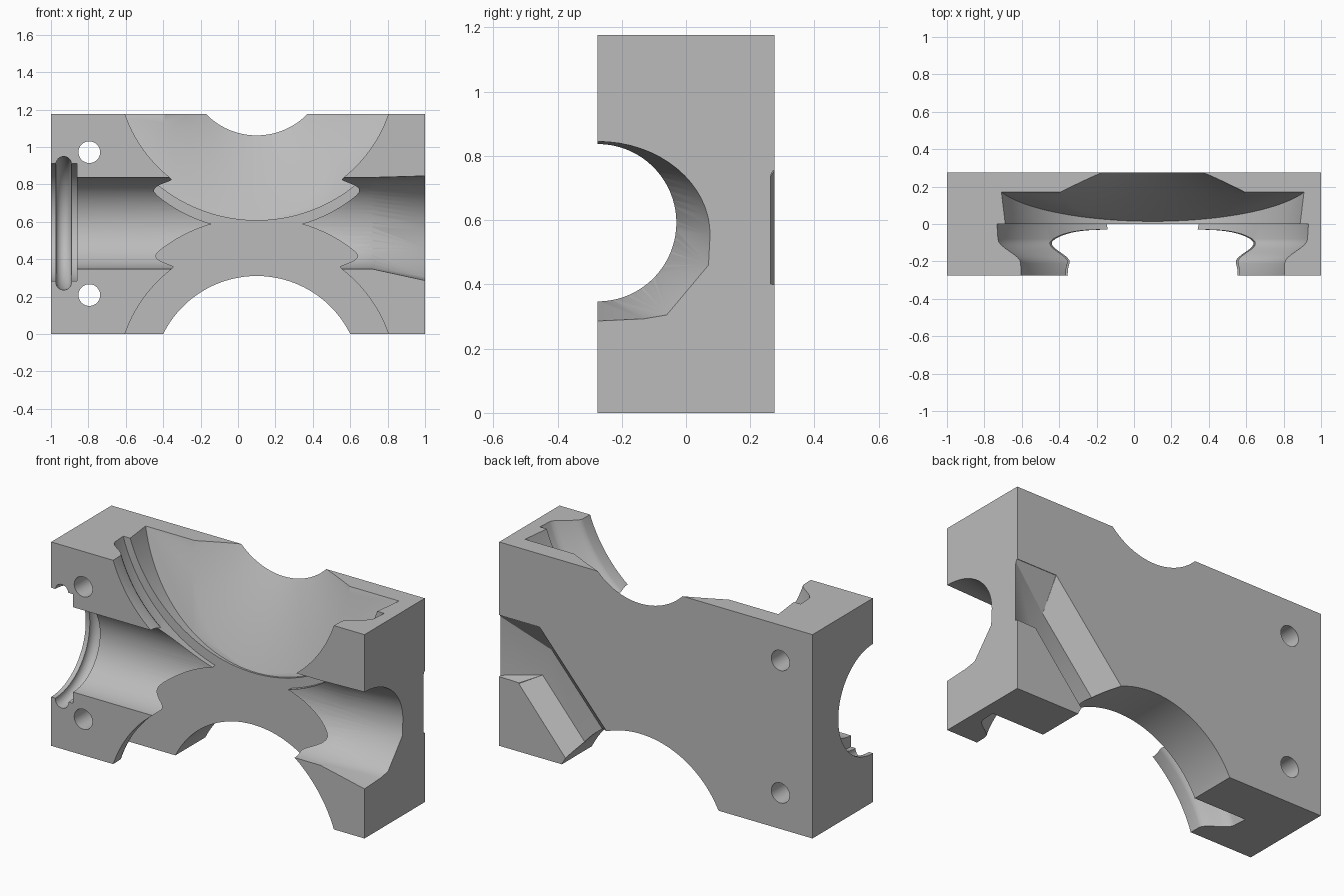
import bpy, bmesh, math
from mathutils import Vector

cube = bpy.data.objects.get("Cube")
if cube:
    bpy.data.objects.remove(cube, do_unlink=True)

W, D, H = 2.0, 0.55, 1.176
FRONT, BACK = -D / 2, D / 2
MID = H / 2
AXIS_X = 0.1          # shared x of the two rotor axes
PIPE_Z = 0.592        # height of the cross channel

grey = bpy.data.materials.new("plain_grey")
grey.use_nodes = True
GREY = (0.5, 0.5, 0.5, 1)
grey.diffuse_color = GREY
grey.node_tree.nodes["Principled BSDF"].inputs["Base Color"].default_value = GREY


def make_object(name, bm):
    bmesh.ops.recalc_face_normals(bm, faces=bm.faces)
    mesh = bpy.data.meshes.new(name)
    bm.to_mesh(mesh)
    bm.free()
    obj = bpy.data.objects.new(name, mesh)
    bpy.context.collection.objects.link(obj)
    mesh.materials.append(grey)
    return obj


def lathe(profile, axis, centre, sides=128):
    """Closed solid from (position, radius) pairs turned about the x or y axis."""
    bm = bmesh.new()
    rings = []
    for pos, r in profile:
        ring = []
        for i in range(sides):
            a = math.tau * (i + 0.5) / sides
            u, v = r * math.cos(a), r * math.sin(a)
            p = Vector((u, pos, v)) if axis == "Y" else Vector((pos, u, v))
            ring.append(bm.verts.new(p + Vector(centre)))
        rings.append(ring)
    for a, b in zip(rings, rings[1:]):
        for i in range(sides):
            j = (i + 1) % sides
            bm.faces.new((a[i], a[j], b[j], b[i]))
    bm.faces.new(rings[0])
    bm.faces.new(rings[-1])
    return bm


def hull(points):
    bm = bmesh.new()
    for p in points:
        bm.verts.new(p)
    res = bmesh.ops.convex_hull(bm, input=bm.verts)
    loose = [v for v in bm.verts if not v.link_faces]
    bmesh.ops.delete(bm, geom=loose, context="VERTS")
    return bm


cutters = []


def cutter(name, bm):
    obj = make_object(name, bm)
    obj.hide_render = True
    cutters.append(obj)


# Main block
bm = bmesh.new()
bmesh.ops.create_cube(bm, size=1)
bmesh.ops.scale(bm, vec=(W, D, H), verts=bm.verts)
bmesh.ops.translate(bm, vec=(0, 0, MID), verts=bm.verts)
block = make_object("housing_block", bm)

# Two rotor recesses with a curved lip, mirrored about mid height
lip = [(-0.3, 0.745), (-0.21, 0.747)]
for i in range(1, 9):
    t = i / 8 * math.pi
    lip.append((-0.21 + 0.13 * i / 8, 0.805 - 0.058 * math.cos(t)))
for name, z, floor in (("upper_rotor_cut", 1.42, 0.0), ("lower_rotor_cut", H - 1.42, 0.0005)):
    cutter(name, lathe(lip + [(floor, 0.868)], "Y", (AXIS_X, 0, z)))

# Upper bowl: flared wall with a sloped floor, plus a cone through the back
bowl = lathe([(-0.03, 0.828), (0.25, 0.86)], "Y", (AXIS_X, 0, 1.44))
slope = 0.274
bmesh.ops.bisect_plane(
    bowl, geom=bowl.verts[:] + bowl.edges[:] + bowl.faces[:],
    plane_co=(0, 0.015, 0.61), plane_no=(0, 1, -slope), clear_outer=True)
bmesh.ops.holes_fill(bowl, edges=[e for e in bowl.edges if e.is_boundary], sides=0)
cutter("bowl_cut", bowl)
cutter("bowl_cone_cut", lathe([(-0.02, 0.829), (0.015, 0.829), (0.3, 0.335)],
                              "Y", (AXIS_X, 0, 1.44)))

# Lower through bore
cutter("lower_bore_cut", lathe([(-0.1, 0.558), (0.4, 0.558)], "Y", (AXIS_X, 0, -0.248)))

# Cross channel, stepped mouth and round seal groove on the right end
cutter("channel_cut", lathe([(-0.95, 0.245), (0.75, 0.245)], "X", (0, FRONT, PIPE_Z), 96))
cutter("mouth_cut", lathe([(-1.1, 0.315), (-0.86, 0.315)], "X", (0, FRONT, PIPE_Z + 0.005), 96))
groove = [(-0.974, 0.25)]
for i in range(13):
    a = math.pi * i / 12
    groove.append((-0.932 - 0.042 * math.cos(a), 0.315 + 0.042 * math.sin(a)))
groove.append((-0.89, 0.25))
cutter("seal_groove_cut", lathe(groove, "X", (0, FRONT, PIPE_Z), 96))

# Flared outlet on the left end, lofted from a circle to a flattened arch
start = [(0.72, FRONT + 0.245 * math.cos(a), PIPE_Z + 0.245 * math.sin(a))
         for a in [math.tau * i / 64 for i in range(64)]]
arch = [(FRONT + 0.35 * math.sin(a), 0.555 + 0.29 * math.cos(a))
        for a in [math.pi / 2 * i / 16 for i in range(17)]]
arch += [(0.07, 0.46), (-0.06, 0.305), (-0.13, 0.293), (FRONT, 0.286)]
arch += [(-0.35, 0.286), (-0.35, 0.845)]
end = [(x, y, z) for x in (1.0, 1.05) for y, z in arch]
cutter("outlet_cut", hull(start + end))

# Two bolt holes
for name, z in (("upper_bolt_cut", 0.972), ("lower_bolt_cut", 0.208)):
    cutter(name, lathe([(-0.4, 0.058), (0.4, 0.058)], "Y", (-0.795, 0, z), 40))

# Sloped groove on the back, from the left end down to the lower bore
deep = BACK - 0.11
rim = [(0.743, 0.755), (0.2, 0.136), (0.45, -0.107), (0.875, 0.392)]
bed = [(0.74, 0.58), (0.27, 0.04), (0.38, -0.07), (0.8, 0.42)]
cutter("back_groove_cut", hull(
    [(x, y, z) for x, z in rim for y in (BACK, 0.3)] + [(x, deep, z) for x, z in bed]))
ramp = [(1.02, 0.755), (0.743, 0.755), (0.8, 0.395), (1.02, 0.4)]
cutter("back_ramp_cut", hull(
    [(x, y, z) for x, z in ramp for y in (BACK - 0.003, 0.3)]
    + [(0.74, deep, 0.58), (0.8, deep, 0.42)]))

# Cut the block and keep only the finished part
for c in cutters:
    mod = block.modifiers.new(c.name, "BOOLEAN")
    mod.operation = "DIFFERENCE"
    mod.solver = "EXACT"
    mod.object = c
bpy.context.view_layer.update()
graph = bpy.context.evaluated_depsgraph_get()
finished = bpy.data.meshes.new_from_object(block.evaluated_get(graph))
block.modifiers.clear()
block.data = finished
finished.materials.clear()
finished.materials.append(grey)
for c in cutters:
    bpy.data.objects.remove(c, do_unlink=True)

bpy.ops.object.select_all(action="DESELECT")
block.select_set(True)
bpy.context.view_layer.objects.active = block
bpy.ops.object.shade_smooth_by_angle(angle=math.radians(25))
